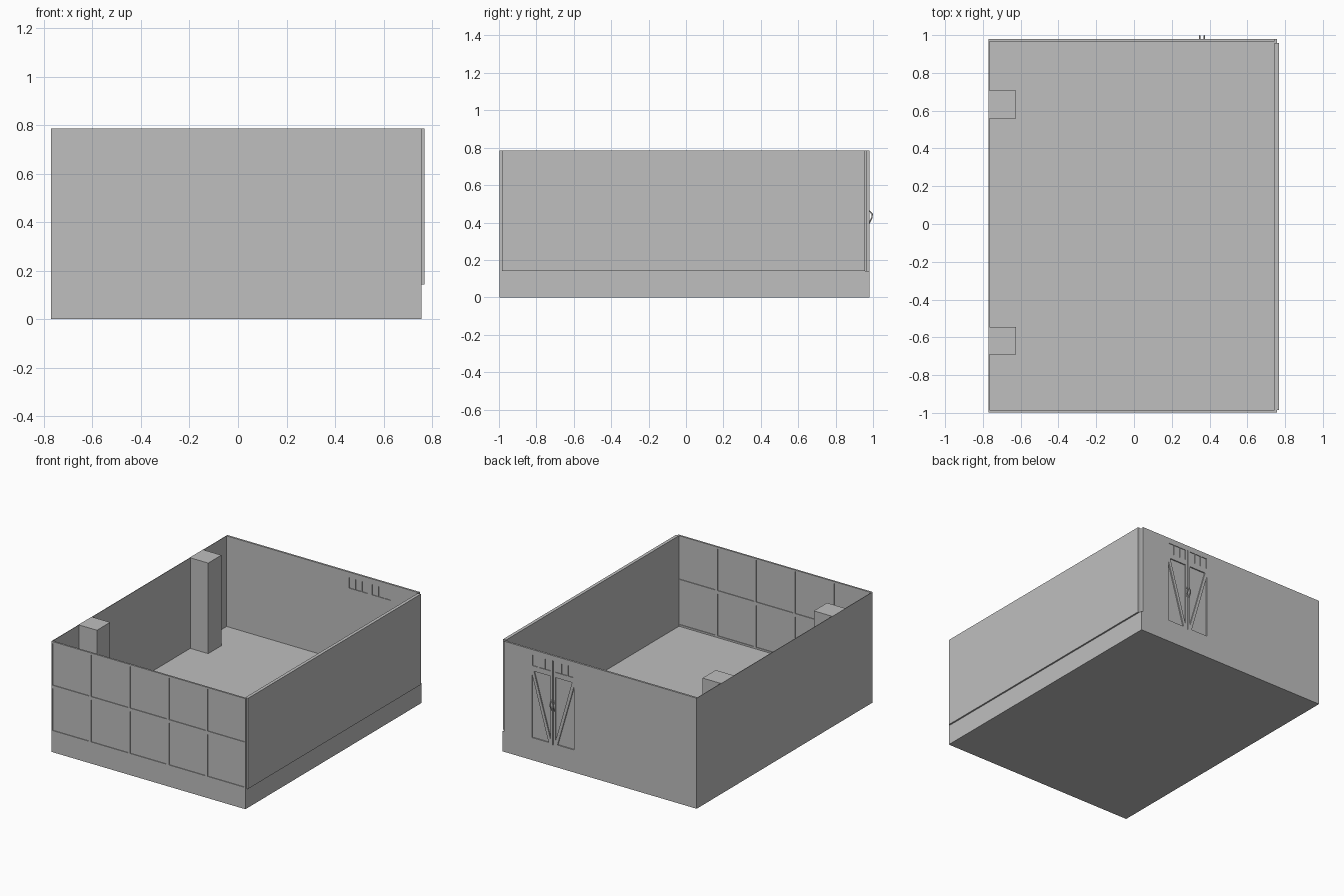
import bpy
import bmesh

if "Cube" in bpy.data.objects:
    bpy.data.objects.remove(bpy.data.objects["Cube"], do_unlink=True)

grey = bpy.data.materials.new("plain_grey")
grey.use_nodes = True
GREY = (0.52, 0.52, 0.52, 1)
grey.diffuse_color = GREY
grey.node_tree.nodes["Principled BSDF"].inputs["Base Color"].default_value = GREY

FLOOR, TOP = 0.142, 0.786
LEFT, RIGHT = -0.77, 0.757
FRONT, BACK = -0.998, 0.98


def add_prism(bm, profile, y0, y1):
    """Extrude an x-z outline from y0 to y1."""
    face = bm.faces.new([bm.verts.new((x, y0, z)) for x, z in profile])
    extruded = bmesh.ops.extrude_face_region(bm, geom=[face])
    for v in extruded["geom"]:
        if isinstance(v, bmesh.types.BMVert):
            v.co.y = y1
    bmesh.ops.recalc_face_normals(bm, faces=bm.faces)


def rect(x0, x1, z0, z1):
    return [(x0, z0), (x1, z0), (x1, z1), (x0, z1)]


def make(name, prisms):
    bm = bmesh.new()
    for profile, y0, y1 in prisms:
        add_prism(bm, profile, y0, y1)
    mesh = bpy.data.meshes.new(name)
    bm.to_mesh(mesh)
    bm.free()
    mesh.materials.append(grey)
    obj = bpy.data.objects.new(name, mesh)
    bpy.context.collection.objects.link(obj)
    return obj


def box(name, x0, x1, y0, y1, z0, z1):
    return make(name, [(rect(x0, x1, z0, z1), y0, y1)])


def carve(target, prisms):
    """Cut recesses into a wall and bake the result."""
    cutter = make(target.name + "_cutter", prisms)
    cutter.hide_render = True
    mod = target.modifiers.new("recesses", "BOOLEAN")
    mod.operation = "DIFFERENCE"
    mod.solver = "EXACT"
    mod.object = cutter
    bpy.context.view_layer.update()
    graph = bpy.context.evaluated_depsgraph_get()
    baked = bpy.data.meshes.new_from_object(target.evaluated_get(graph))
    target.modifiers.clear()
    target.data = baked
    bpy.data.objects.remove(cutter, do_unlink=True)


# Base slab and plain side walls
box("base", LEFT, RIGHT, FRONT, BACK, 0, FLOOR)
box("left_wall", 0.745, 0.768, -0.985, 0.957, FLOOR, TOP)
box("right_wall", LEFT, -0.766, -0.985, 0.966, FLOOR, TOP)

# Two columns against the right wall
for name, y in (("front_column", -0.618), ("back_column", 0.632)):
    box(name, LEFT - 0.001, -0.625, y - 0.074, y + 0.074, FLOOR, TOP)

# Front wall: five by two shallow panels on both faces
front_in = -0.985
front_wall = box("front_wall", LEFT, RIGHT, FRONT, front_in, FLOOR, TOP)
cells = []
wide, high = (RIGHT - LEFT) / 5, (TOP - FLOOR) / 2
for i in range(5):
    for j in range(2):
        x, z = LEFT + i * wide, FLOOR + j * high
        cell = rect(x + 0.009, x + wide - 0.009, z + 0.012, z + high - 0.012)
        cells.append((cell, FRONT - 0.01, FRONT + 0.005))
        cells.append((cell, front_in - 0.005, front_in + 0.01))
carve(front_wall, cells)

# Back wall: double door with braced leaves and transom panes
back_in = 0.966
back_wall = box("back_wall", LEFT, 0.744, back_in, BACK, FLOOR, TOP)
door_x = 0.36
outer = (BACK - 0.008, BACK + 0.01)
cuts = [(rect(door_x - 0.003, door_x + 0.003, 0.15, 0.75), *outer)]
for side in (-1, 1):
    def mirrored(points):
        return [(door_x + side * x, z) for x, z in points]

    cuts.append((mirrored([(0.165, 0.16), (0.165, 0.61), (0.035, 0.16)]), *outer))
    cuts.append((mirrored([(0.15, 0.635), (0.018, 0.635), (0.018, 0.18)]), *outer))
    for k in range(3):
        x = 0.018 + k * 0.05
        pane = mirrored(rect(x, x + 0.044, 0.672, 0.747))
        cuts.append((pane, BACK - 0.005, BACK + 0.01))
        cuts.append((pane, back_in - 0.01, back_in + 0.005))
carve(back_wall, cuts)

# Bent pull handles
for name, x in (("right_handle", door_x - 0.012), ("left_handle", door_x + 0.012)):
    curve = bpy.data.curves.new(name, "CURVE")
    curve.dimensions = "3D"
    curve.bevel_depth = 0.004
    curve.bevel_resolution = 1
    curve.use_fill_caps = True
    path = curve.splines.new("POLY")
    points = [(0.978, 0.465), (0.996, 0.445), (0.994, 0.425), (0.978, 0.395)]
    path.points.add(len(points) - 1)
    for point, (y, z) in zip(path.points, points):
        point.co = (x, y, z, 1)
    curve.materials.append(grey)
    bpy.context.collection.objects.link(bpy.data.objects.new(name, curve))
